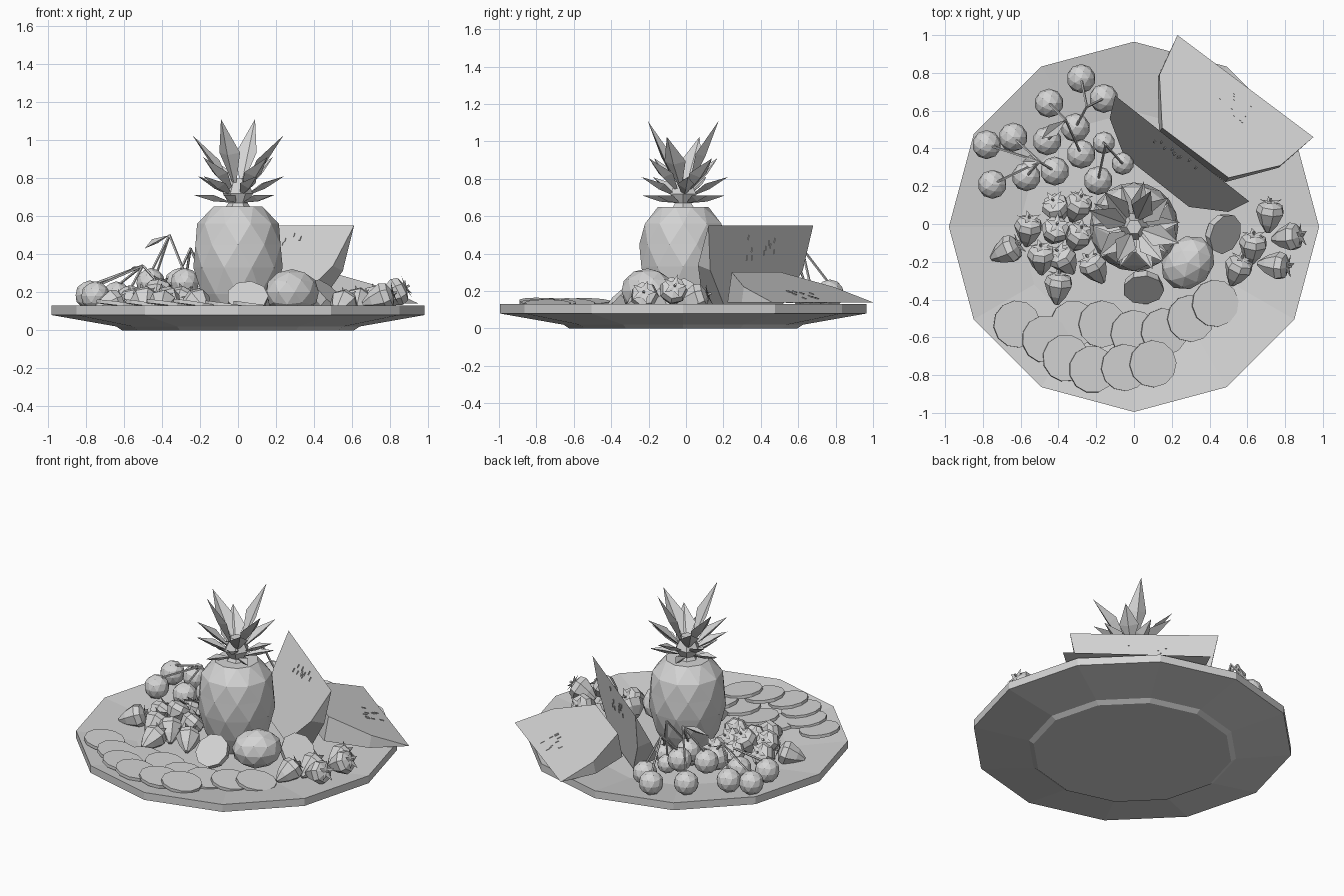
import bpy, bmesh, math, random
from mathutils import Vector, Matrix

random.seed(4)
cube = bpy.data.objects.get("Cube")
if cube:
    bpy.data.objects.remove(cube, do_unlink=True)

grey = bpy.data.materials.new("plain_grey")
grey.use_nodes = True
grey.diffuse_color = (0.66, 0.66, 0.66, 1)
grey.node_tree.nodes["Principled BSDF"].inputs["Base Color"].default_value = grey.diffuse_color
UP = Vector((0, 0, 1))


def finish(name, bm):
    """Turn a bmesh into a flat shaded object."""
    bmesh.ops.recalc_face_normals(bm, faces=bm.faces)
    mesh = bpy.data.meshes.new(name)
    bm.to_mesh(mesh)
    bm.free()
    mesh.materials.append(grey)
    bpy.context.collection.objects.link(bpy.data.objects.new(name, mesh))


def frame(loc, axis=UP):
    """Matrix that moves to loc and turns local z along axis."""
    return Matrix.Translation(loc) @ Vector(axis).to_track_quat('Z', 'Y').to_matrix().to_4x4()


def lathe(bm, profile, sides, matrix, stagger=False):
    """Closed solid of revolution; stagger gives a triangulated, twisted lattice."""
    rings = []
    for i, (r, z) in enumerate(profile):
        shift = 0.5 * (i % 2) if stagger else 0
        ring = []
        for j in range(sides):
            a = 2 * math.pi * (j + shift) / sides
            ring.append(bm.verts.new(matrix @ Vector((r * math.cos(a), r * math.sin(a), z))))
        rings.append(ring)
    for i, (low, high) in enumerate(zip(rings, rings[1:])):
        for j in range(sides):
            k = (j + 1) % sides
            if not stagger:
                bm.faces.new((low[j], low[k], high[k], high[j]))
            elif i % 2:
                bm.faces.new((low[j], low[k], high[k]))
                bm.faces.new((low[j], high[k], high[j]))
            else:
                bm.faces.new((low[j], low[k], high[j]))
                bm.faces.new((low[k], high[k], high[j]))
    bm.faces.new(rings[0])
    bm.faces.new(rings[-1])


def tube(bm, start, end, radius):
    start, end = Vector(start), Vector(end)
    lathe(bm, [(radius, 0), (radius, (end - start).length)], 5, frame(start, end - start))


def leaf(bm, base, tip, width, fold, thick=0.008):
    """Pointed blade with a creased middle."""
    base, tip = Vector(base), Vector(tip)
    axis = tip - base
    side = axis.cross(UP).normalized()
    lift = side.cross(axis).normalized()
    mid = base + axis * 0.5
    spots = [base, mid + side * width + lift * fold, tip, mid - side * width + lift * fold]
    rim = [bm.verts.new(p) for p in spots]
    for offset in (0, -thick):
        ridge = bm.verts.new(mid + lift * offset)
        for a, b in zip(rim, rim[1:] + rim[:1]):
            bm.faces.new((a, b, ridge))


def ball(bm, loc, radius, scale=(1, 1, 1), turn=0):
    matrix = Matrix.Translation(loc) @ Matrix.Rotation(turn, 4, 'Z') @ Matrix.Diagonal((*scale, 1))
    bmesh.ops.create_icosphere(bm, subdivisions=2, radius=radius, matrix=matrix)


# Dished twelve sided platter with a foot
FLOOR, SLOPE, INNER = 0.075, 0.15, 0.61
bm = bmesh.new()
lathe(bm, [(0.61, 0), (0.64, 0.02), (0.98, 0.08), (0.98, 0.13), (INNER, FLOOR)], 12,
      Matrix.Translation((0, -0.015, 0)))
finish("platter", bm)

# Pineapple body
centre = Vector((0, -0.015, 0))
bm = bmesh.new()
lathe(bm, [(0.14, 0.075), (0.2, 0.19), (0.235, 0.33), (0.235, 0.45), (0.215, 0.56), (0.135, 0.65)],
      10, Matrix.Translation(centre), stagger=True)
finish("pineapple_body", bm)

# Pineapple crown: tiers of leaves, as count, reach, base height, tip height, width, first angle
bm = bmesh.new()
lathe(bm, [(0.07, 0.64), (0.05, 0.67), (0.08, 0.72), (0.04, 0.8)], 6, Matrix.Translation(centre))
tiers = [(5, 0.23, 0.67, 0.71, 0.032, 0.6), (5, 0.245, 0.7, 0.81, 0.045, 0.1),
         (4, 0.24, 0.72, 0.91, 0.06, 0.7), (2, 0.255, 0.74, 1.025, 0.06, -0.35),
         (2, 0.21, 0.74, 1.11, 0.06, 1.13)]
for count, reach, low, high, width, first in tiers:
    for i in range(count):
        a = first + 2 * math.pi * i / count
        out = Vector((math.cos(a), math.sin(a), 0))
        leaf(bm, centre + out * 0.03 + UP * low, centre + out * reach + UP * high, width, 0.02, 0.012)
finish("pineapple_crown", bm)


# Melon wedges: two flat faces that meet in the straight core edge, plus seeds
def melon_wedge(name, start, end, angles):
    start, end = Vector(start), Vector(end)
    mid, half = (start + end) / 2, (end - start).length / 2
    along = (end - start).normalized()
    outward = along.cross(UP).normalized()
    outline = [(-0.4, 0.24), (-0.22, 0.47), (0.22, 0.47), (0.4, 0.24)]
    bm, seeds = bmesh.new(), bmesh.new()
    ends = [bm.verts.new(mid - along * half), bm.verts.new(mid + along * half)]
    sheets = []
    for angle in angles:
        a = math.radians(angle)
        down = outward * math.cos(a) + UP * math.sin(a)
        sheet = [bm.verts.new(mid + along * s + down * d) for s, d in outline]
        bm.faces.new([ends[0]] + sheet + [ends[1]])
        sheets.append(sheet)
        turn = Matrix((along, down, along.cross(down))).transposed().to_4x4()
        for i in range(10):
            spot = mid + along * random.uniform(-0.15, 0.12) + down * random.uniform(0.05, 0.18)
            bmesh.ops.create_cube(seeds, size=1, matrix=Matrix.Translation(spot) @ turn
                                  @ Matrix.Diagonal((0.01, 0.026, 0.008, 1)))
    one, two = sheets
    bm.faces.new((ends[0], one[0], two[0]))
    bm.faces.new((ends[1], one[-1], two[-1]))
    for i in range(len(outline) - 1):
        bm.faces.new((one[i], one[i + 1], two[i + 1], two[i]))
    finish(name, bm)
    finish(name + "_seeds", seeds)


melon_wedge("lying_melon_wedge", (0.23, 1.0, 0.14), (0.95, 0.46, 0.14), (0, 20))
melon_wedge("standing_melon_wedge", (-0.1, 0.68, 0.55), (0.61, 0.12, 0.55), (-62, -83))

# Whole round fruit and two cut halves that lean on it
bm = bmesh.new()
ball(bm, (0.285, -0.205, 0.2), 0.138, (1.12, 0.95, 0.88), 0.8)
finish("round_fruit", bm)
bm = bmesh.new()
for loc, facing in [((0.05, -0.35, 0.18), (0, -0.72, 0.69)), ((0.485, -0.055, 0.19), (0.65, -0.3, 0.7))]:
    lathe(bm, [(0.11, 0), (0.1, -0.05), (0.055, -0.095)], 9, frame(loc, facing))
finish("fruit_halves", bm)

# Overlapping round slices in two curved rows, resting on the dish and on their neighbours
bm = bmesh.new()
rows = [[(-0.62, -0.53), (-0.47, -0.61), (-0.36, -0.71), (-0.22, -0.77), (-0.05, -0.76), (0.1, -0.74)],
        [(-0.32, -0.53), (-0.17, -0.53), (0, -0.58), (0.16, -0.57), (0.3, -0.5), (0.43, -0.42)]]
for lift, row in zip((0.032, 0.026), rows):
    for x, y in row:
        z = FLOOR + SLOPE * max(0, math.hypot(x, y) - INNER) + lift
        tilt = (random.uniform(0.12, 0.17), random.uniform(0, 0.05), 1)
        lathe(bm, [(0.125, -0.01), (0.125, 0.01)], 12, frame((x, y, z), tilt))
finish("round_slices", bm)

# Strawberries: position and the direction of the leafy end
berries = [((-0.56, -0.03, 0.14), (0.1, 0.8, 0.5)), ((-0.41, 0.08, 0.15), (-0.2, 0.6, 0.7)),
           ((-0.3, -0.07, 0.15), (0.3, 0.6, 0.6)), ((-0.67, -0.14, 0.135), (0.8, 0.4, 0.3)),
           ((-0.49, -0.18, 0.15), (0, 0.8, 0.5)), ((-0.37, -0.19, 0.15), (-0.4, 0.6, 0.5)),
           ((-0.4, -0.33, 0.135), (0.1, 0.9, 0.3)), ((-0.21, -0.23, 0.14), (-0.4, 0.7, 0.4)),
           ((-0.42, -0.04, 0.19), (0.2, 0.5, 0.8)), ((-0.3, 0.09, 0.15), (0.3, 0.7, 0.6)),
           ((0.72, 0.05, 0.16), (0.1, 0.9, 0.3)), ((0.63, -0.12, 0.145), (0.1, 0.8, 0.4)),
           ((0.55, -0.24, 0.135), (0.3, 0.7, 0.4)), ((0.75, -0.22, 0.17), (0.85, -0.1, 0.3)),
           ((0.82, -0.07, 0.195), (0.8, 0.1, 0.4))]
bm, tops = bmesh.new(), bmesh.new()
for loc, axis in berries:
    place = frame(loc, axis)
    lathe(bm, [(0.014, -0.1), (0.05, -0.05), (0.077, 0.015), (0.066, 0.05), (0.025, 0.066)], 7, place)
    tube(tops, place @ Vector((0, 0, 0.06)), place @ Vector((0.005, 0, 0.09)), 0.007)
    # Leafy star laid flat on the berry
    star = []
    for i in range(10):
        a = math.pi * i / 5
        reach, z = ((0.068, 0.078), (0.028, 0.07))[i % 2]
        star.append(tops.verts.new(place @ Vector((reach * math.cos(a), reach * math.sin(a), z))))
    for z in (0.064, 0.072):
        hub = tops.verts.new(place @ Vector((0, 0, z)))
        for a, b in zip(star, star[1:] + star[:1]):
            tops.faces.new((a, b, hub))
finish("strawberries", bm)
finish("strawberry_leaves", tops)

# Cherries in bunches: a stem joint, then the cherries that hang from it
bunches = [((-0.25, 0.62, 0.43), [(-0.28, 0.77, 0.185), (-0.16, 0.665, 0.18), (-0.31, 0.51, 0.25)]),
           ((-0.36, 0.55, 0.5), [(-0.45, 0.64, 0.18), (-0.28, 0.37, 0.25), (-0.46, 0.44, 0.25)]),
           ((-0.5, 0.33, 0.34), [(-0.78, 0.42, 0.185), (-0.75, 0.21, 0.18), (-0.64, 0.46, 0.18),
                                 (-0.57, 0.25, 0.16), (-0.42, 0.28, 0.2)]),
           ((-0.15, 0.42, 0.43), [(-0.19, 0.23, 0.15), (-0.16, 0.43, 0.15), (-0.06, 0.32, 0.15)])]
bm, stems = bmesh.new(), bmesh.new()
for joint, cherries in bunches:
    for spot in cherries:
        ball(bm, spot, 0.06 if spot[0] > -0.17 and spot[1] < 0.5 else 0.077)
        tube(stems, Vector(spot) + UP * 0.05, joint, 0.007)
finish("cherries", bm)
finish("cherry_stems", stems)

# Two cherry leaves
bm = bmesh.new()
leaf(bm, (-0.36, 0.55, 0.5), (-0.49, 0.45, 0.43), 0.035, 0.015)
leaf(bm, (-0.5, 0.33, 0.34), (-0.59, 0.33, 0.3), 0.035, 0.015)
finish("cherry_leaves", bm)
